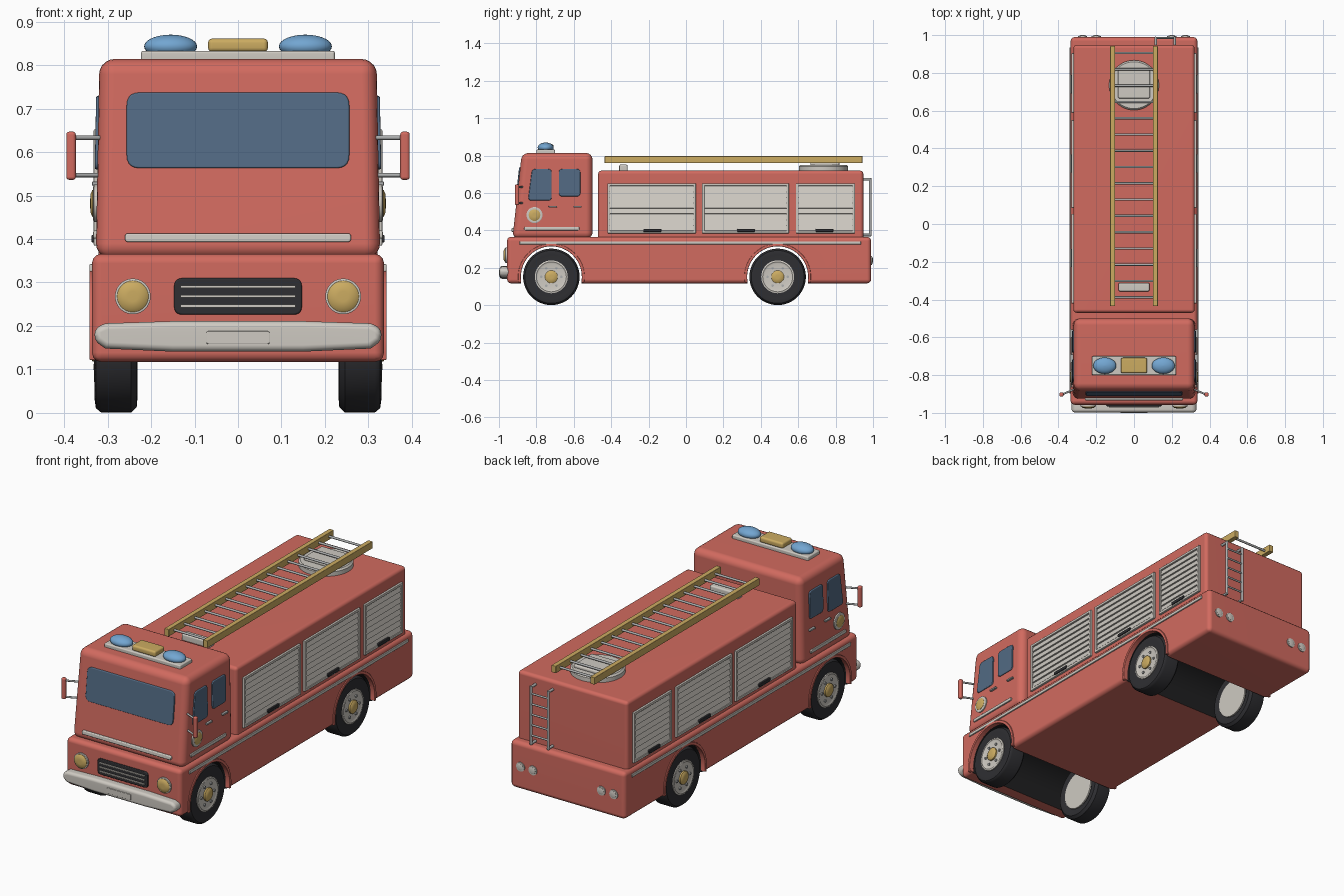
import bpy, bmesh, math
from mathutils import Vector

if "Cube" in bpy.data.objects:
    bpy.data.objects.remove(bpy.data.objects["Cube"])


def material(name, r, g, b):
    m = bpy.data.materials.new(name)
    m.diffuse_color = (r, g, b, 1)
    m.use_nodes = True
    m.node_tree.nodes["Principled BSDF"].inputs["Base Color"].default_value = m.diffuse_color
    return m


RED = material("red paint", 0.64, 0.145, 0.115)
WHITE = material("warm white", 0.62, 0.59, 0.54)
YELLOW = material("yellow", 0.60, 0.41, 0.12)
BLUE = material("light blue", 0.17, 0.38, 0.64)
GLASS = material("window blue", 0.085, 0.145, 0.23)
DARK = material("tyre black", 0.028, 0.028, 0.032)
WELL = material("underside black", 0.014, 0.014, 0.015)
METAL = material("metal grey", 0.42, 0.43, 0.43)


def finish(bm, name, mat, bevel=0, skip=None, limit=50, segs=3):
    bmesh.ops.recalc_face_normals(bm, faces=bm.faces[:])
    if bevel:
        edges = [e for e in bm.edges if e.calc_face_angle(0) > math.radians(limit)
                 and not (skip and any(skip(f) for f in e.link_faces))]
        bmesh.ops.bevel(bm, geom=edges, offset=bevel, segments=segs, profile=0.5,
                        affect='EDGES', clamp_overlap=True)
    for f in bm.faces:
        f.smooth = True
        if skip and skip(f):
            f.material_index = 1
    for e in bm.edges:
        e.smooth = e.calc_face_angle(0) < math.radians(40)
    me = bpy.data.meshes.new(name)
    bm.to_mesh(me)
    bm.free()
    me.materials.append(mat)
    if skip:
        me.materials.append(WELL)
    ob = bpy.data.objects.new(name, me)
    bpy.context.collection.objects.link(ob)
    wn = ob.modifiers.new("weighted", 'WEIGHTED_NORMAL')
    wn.keep_sharp = True
    return ob


# 2D outline (u, v) placed by P(u, v, depth) and extruded from d0 to d1
def solid(name, pts, P, d0, d1, mat, bevel=0, skip=None, segs=3):
    bm = bmesh.new()
    a = [bm.verts.new(P(u, v, d0)) for u, v in pts]
    b = [bm.verts.new(P(u, v, d1)) for u, v in pts]
    bm.faces.new(a)
    bm.faces.new(b)
    n = len(pts)
    for i in range(n):
        j = (i + 1) % n
        bm.faces.new((a[i], a[j], b[j], b[i]))
    return finish(bm, name, mat, bevel, skip, segs=segs)


def rect(u0, u1, v0, v1):
    return [(u0, v0), (u1, v0), (u1, v1), (u0, v1)]


def rounded(pts, r, n=5):
    out = []
    for i, p in enumerate(pts):
        p = Vector(p)
        a = p + (Vector(pts[i - 1]) - p).normalized() * r
        b = p + (Vector(pts[(i + 1) % len(pts)]) - p).normalized() * r
        for k in range(n + 1):
            t = k / n
            out.append(tuple(a * (1 - t) ** 2 + p * 2 * t * (1 - t) + b * t * t))
    return out


def box(name, x0, x1, y0, y1, z0, z1, mat, bevel=0):
    return solid(name, rect(x0, x1, y0, y1), lambda u, v, d: (u, v, d), z0, z1, mat, bevel)


def lathe(name, prof, P, mat, n=40):
    bm = bmesh.new()
    rings = [[bm.verts.new(P(a, r * math.cos(2 * math.pi * k / n), r * math.sin(2 * math.pi * k / n)))
              for k in range(n)] for a, r in prof]
    for A, B in zip(rings, rings[1:]):
        for k in range(n):
            j = (k + 1) % n
            bm.faces.new((A[k], A[j], B[j], B[k]))
    bm.faces.new(rings[0])
    bm.faces.new(rings[-1])
    return finish(bm, name, mat)


def rod(name, a, b, r, mat):
    a, b = Vector(a), Vector(b)
    q = (b - a).to_track_quat('Z', 'Y')
    return lathe(name, [(0, r), ((b - a).length, r)],
                 lambda t, u, v: a + q @ Vector((u, v, t)), mat, 12)


def cab_x(z):
    return 0.327 - 0.018 * (z - 0.36)


def cab_front(u, v, d):
    return (u, -(0.928 - 0.11 * (v - 0.36)) - d, v)


def low_front(u, v, d):
    return (u, -0.957 - d, v)


WHEELS, WZ, ARCH = (-0.72, 0.49), 0.152, 0.165

# lower body with wheel arches
prof = [(-0.957, 0.117)]
a0 = math.asin((WZ - 0.117) / ARCH)
for cy in WHEELS:
    for k in range(25):
        t = math.pi + a0 - (math.pi + 2 * a0) * k / 24
        prof.append((cy + ARCH * math.cos(t), WZ + ARCH * math.sin(t)))
prof += [(0.99, 0.117), (0.99, 0.366), (-0.957, 0.366)]


def in_arch(f):
    c = f.calc_center_median()
    return abs(f.normal.x) < 0.1 and any(math.hypot(c.y - w, c.z - WZ) < ARCH + 0.002 for w in WHEELS)


solid("lower_body", prof, lambda u, v, d: (d, u, v), -0.336, 0.336, RED, 0.022, in_arch)

# cab and rear body
solid("cab", [(-0.928, 0.355), (-0.50, 0.355), (-0.50, 0.814), (-0.878, 0.814)],
      lambda u, v, d: (d * cab_x(v), u, v), -1, 1, RED, 0.035, segs=5)
box("rear_body", -0.321, 0.321, -0.47, 0.948, 0.34, 0.72, RED, 0.018)

# cab front details
solid("windshield", rounded(rect(-0.256, 0.256, 0.563, 0.737), 0.03), cab_front, -0.005, 0.006, GLASS, 0.004)
solid("front_trim", rounded(rect(-0.26, 0.26, 0.393, 0.413), 0.008), cab_front, -0.005, 0.01, WHITE, 0.004)
solid("grille", rounded(rect(-0.147, 0.147, 0.226, 0.31), 0.02), low_front, -0.005, 0.008, DARK, 0.004)
for z in (0.246, 0.268, 0.29):
    box("grille_bar", -0.132, 0.132, -0.972, -0.96, z - 0.003, z + 0.003, WHITE)
solid("front_bumper", [(-0.33, 0.165), (-0.305, 0.148), (-0.15, 0.141), (0.15, 0.141), (0.305, 0.148),
                       (0.33, 0.165), (0.33, 0.195), (0.305, 0.206), (0.15, 0.211), (-0.15, 0.211),
                       (-0.305, 0.206), (-0.33, 0.195)], low_front, -0.02, 0.04, WHITE, 0.016)
solid("bumper_plate", rounded(rect(-0.073, 0.073, 0.158, 0.188), 0.006), low_front, 0.035, 0.043, WHITE, 0.002)

# roof light bar
box("light_bar_base", -0.223, 0.223, -0.80, -0.70, 0.805, 0.833, WHITE, 0.006)
box("center_light", -0.069, 0.069, -0.79, -0.708, 0.83, 0.861, YELLOW, 0.01)

# ladder on the roof with turntable and rest
lathe("turntable", [(0.71, 0.132), (0.742, 0.132), (0.75, 0.124)],
      lambda a, u, v: (u, 0.735 + v, a), WHITE, 48)
box("turntable_block", -0.085, 0.085, 0.665, 0.82, 0.745, 0.766, WHITE, 0.008)
box("ladder_rest", -0.082, 0.082, -0.357, -0.312, 0.71, 0.752, WHITE, 0.008)
for k in range(16):
    y = -0.388 + k * 0.0862
    rod("ladder_rung", (-0.115, y, 0.778), (0.115, y, 0.778), 0.006, METAL)

# rear climbing ladder
for x in (0.115, 0.215):
    rod("rear_ladder_rail", (x, 0.985, 0.37), (x, 0.985, 0.68), 0.007, METAL)
    for z in (0.376, 0.674):
        rod("rear_ladder_mount", (x, 0.94, z), (x, 0.988, z), 0.007, METAL)
for k in range(5):
    z = 0.42 + k * 0.055
    rod("rear_ladder_rung", (0.115, 0.985, z), (0.215, 0.985, z), 0.005, METAL)

# everything mirrored left and right
for s in (-1, 1):
    def cab_side(u, v, d): return (s * (cab_x(v) + d), u, v)
    def body_side(u, v, d): return (s * (0.321 + d), u, v)
    def low_side(u, v, d): return (s * (0.336 + d), u, v)

    box("ladder_rail", s * 0.113 - 0.013, s * 0.113 + 0.013, -0.435, 0.943, 0.76, 0.798, YELLOW, 0.003)

    # blue beacons
    lathe("blue_beacon", [(-math.cos(math.pi * (k + 0.1) / 14.2), math.sin(math.pi * (k + 0.1) / 14.2))
                          for k in range(15)],
          lambda a, u, v: (s * 0.155 + 0.061 * u, -0.75 + 0.043 * v, 0.843 + 0.027 * a), BLUE, 32)

    # headlights and tail lights
    def head(a, u, v): return (s * 0.242 + u, -a, 0.268 + v)
    lathe("headlight_ring", [(0.95, 0.041), (0.965, 0.041), (0.967, 0.037)], head, WHITE)
    lathe("headlight", [(0.955, 0.036), (0.968, 0.036), (0.974, 0.028), (0.977, 0.012)], head, YELLOW)
    for x in (0.2, 0.272):
        def tail(a, u, v): return (s * x + u, a, 0.24 + v)
        lathe("tail_light_ring", [(0.98, 0.024), (0.995, 0.024), (0.996, 0.018)], tail, WHITE, 24)
        lathe("tail_light", [(0.98, 0.017), (0.997, 0.017), (1.0, 0.008)], tail, WHITE, 24)

    # cab side windows, trim, handles, round badge
    solid("front_side_window", rounded([(-0.845, 0.56), (-0.718, 0.56), (-0.718, 0.729), (-0.823, 0.729)], 0.02),
          cab_side, -0.005, 0.006, GLASS, 0.004)
    solid("rear_side_window", rounded(rect(-0.68, -0.565, 0.582, 0.729), 0.02),
          cab_side, -0.005, 0.006, GLASS, 0.004)
    solid("cab_side_trim", rounded(rect(-0.865, -0.57, 0.401, 0.419), 0.007), cab_side, -0.005, 0.007, WHITE, 0.003)
    for y in (-0.712, -0.58):
        solid("door_handle", rect(y - 0.022, y + 0.022, 0.523, 0.532), cab_side, -0.005, 0.012, METAL, 0.002)

    def badge(a, u, v): return (s * (0.325 + a), -0.81 + u, 0.482 + v)
    lathe("round_badge_rim", [(-0.01, 0.043), (0.006, 0.043), (0.009, 0.037)], badge, WHITE)
    lathe("round_badge", [(0, 0.031), (0.01, 0.031), (0.014, 0.022), (0.015, 0.01)], badge, YELLOW)

    # mirrors
    box("mirror", s * 0.384 - 0.011, s * 0.384 + 0.011, -0.914, -0.892, 0.536, 0.647, RED, 0.007)
    for z in (0.547, 0.633):
        rod("mirror_arm", (s * 0.31, -0.872, z), (s * 0.38, -0.902, z), 0.005, METAL)

    # side stripe and roller shutters
    solid("side_stripe", rect(-0.89, 0.935, 0.325, 0.342), low_side, -0.005, 0.006, WHITE, 0.003)
    for y0, y1, hy in ((-0.42, 0.053, -0.18), (0.085, 0.55, 0.32), (0.588, 0.904, 0.74)):
        z0, z1, w = 0.385, 0.652, 0.014
        for r in (rect(y0, y1, z0, z0 + w), rect(y0, y1, z1 - w, z1),
                  rect(y0, y0 + w, z0, z1), rect(y1 - w, y1, z0, z1)):
            solid("shutter_frame", r, body_side, -0.005, 0.011, WHITE, 0.003)
        slats, h = [(-0.005, z0 + w), ], (z1 - z0 - 2 * w) / 8
        for k in range(8):
            slats += [(0.009, z0 + w + k * h + 0.001), (0.001, z0 + w + (k + 1) * h)]
        slats.append((-0.005, z1 - w))
        solid("shutter_slats", slats, lambda u, v, d: (s * (0.321 + u), d, v), y0 + w, y1 - w, WHITE)
        solid("shutter_handle", rounded(rect(hy - 0.048, hy + 0.048, 0.392, 0.409), 0.006),
              body_side, 0, 0.016, DARK, 0.003)

    # wheels and arch lips
    for cy in WHEELS:
        def axle(a, u, v): return (s * a, cy + u, WZ + v)
        lathe("tyre", [(0.24, 0.1), (0.231, 0.115), (0.233, 0.138), (0.246, 0.151), (0.315, 0.151),
                       (0.327, 0.141), (0.33, 0.12), (0.324, 0.09)], axle, DARK, 48)
        lathe("wheel_inner_disc", [(0.25, 0.1), (0.233, 0.1), (0.231, 0.09)], axle, WHITE)
        lathe("wheel_rim", [(0.31, 0.088), (0.329, 0.088), (0.331, 0.08), (0.326, 0.07), (0.326, 0.03)], axle, WHITE)
        lathe("hub_cap", [(0.32, 0.034), (0.334, 0.034), (0.34, 0.026), (0.342, 0.01)], axle, YELLOW)
        for k in range(6):
            t = k * math.pi / 3
            p = (cy + 0.054 * math.cos(t), WZ + 0.054 * math.sin(t))
            rod("wheel_bolt", (s * 0.32, *p), (s * 0.332, *p), 0.007, METAL)
        arc = [math.radians(-10 + 200 * k / 28) for k in range(29)]
        lip = [(cy + 0.163 * math.cos(t), WZ + 0.163 * math.sin(t)) for t in arc]
        lip += [(cy + 0.178 * math.cos(t), WZ + 0.178 * math.sin(t)) for t in reversed(arc)]
        solid("arch_lip", lip, low_side, -0.02, 0.006, RED, 0.003)
